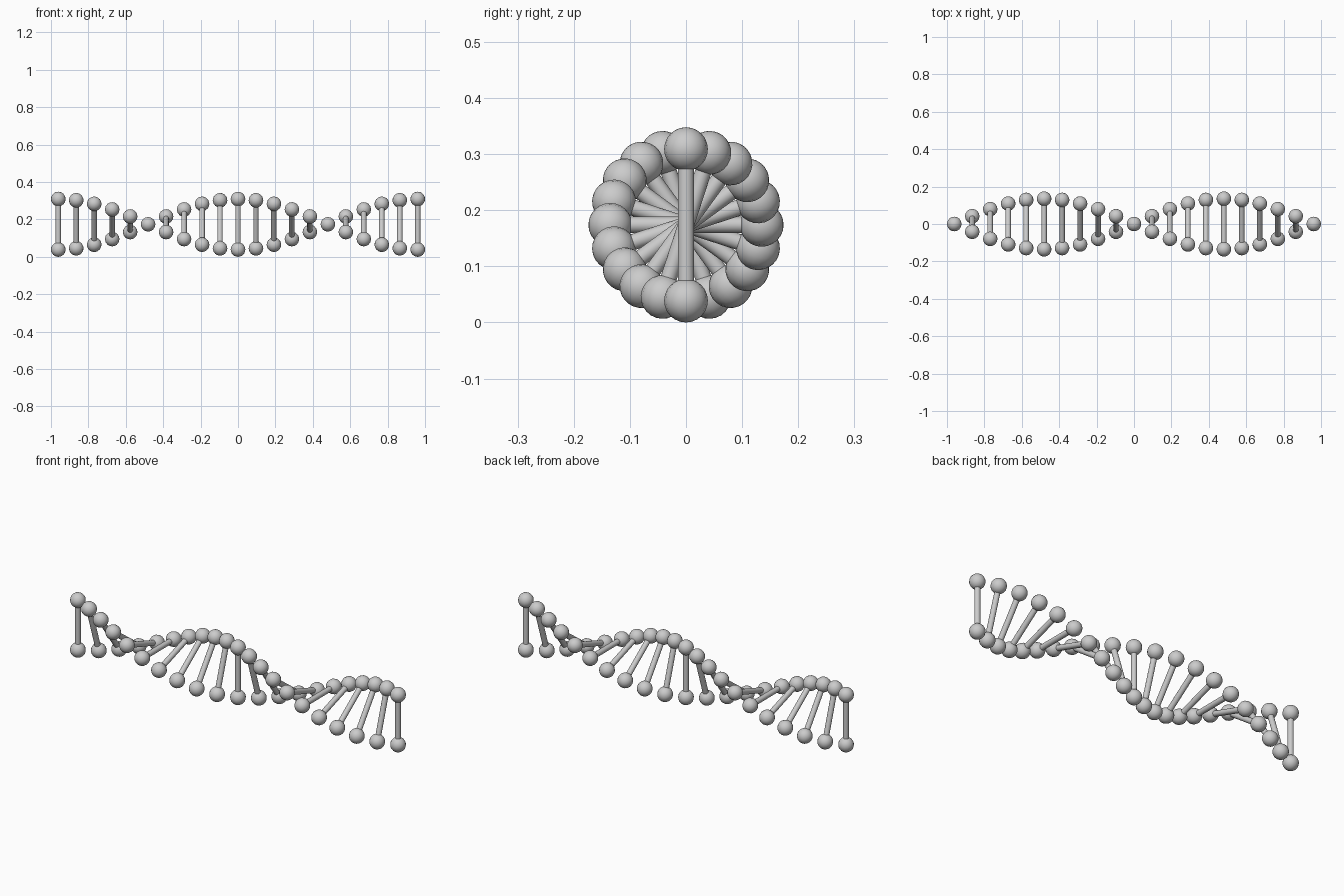
import bpy
from math import radians
from mathutils import Matrix, Vector

if "Cube" in bpy.data.objects:
    bpy.data.objects.remove(bpy.data.objects["Cube"])

RUNGS = 21          # rungs along the helix
SPAN = 1.922        # distance between the end rungs
TWIST = radians(18) # turn per rung
BALL_R = 0.039
ROD_R = 0.0145
HELIX_R = 0.135
CENTRE_Z = HELIX_R + BALL_R


def finish(name, turn):
    ob = bpy.context.object
    ob.name = name
    ob.rotation_euler = turn.to_euler()
    bpy.ops.object.shade_smooth_by_angle(angle=radians(40))


for i in range(RUNGS):
    x = SPAN * (i / (RUNGS - 1) - 0.5)
    turn = Matrix.Rotation(TWIST * i, 3, 'X')
    centre = Vector((x, 0, CENTRE_Z))

    # connecting rod across the helix
    bpy.ops.mesh.primitive_cylinder_add(vertices=16, radius=ROD_R,
                                        depth=2 * HELIX_R, location=centre)
    finish(f"rung_rod_{i:02d}", turn)

    # one ball of each strand at the rod ends
    for strand, side in (("a", 1), ("b", -1)):
        pos = centre + turn @ Vector((0, 0, side * HELIX_R))
        bpy.ops.mesh.primitive_uv_sphere_add(segments=16, ring_count=12,
                                             radius=BALL_R, location=pos)
        finish(f"strand_{strand}_ball_{i:02d}", turn)
